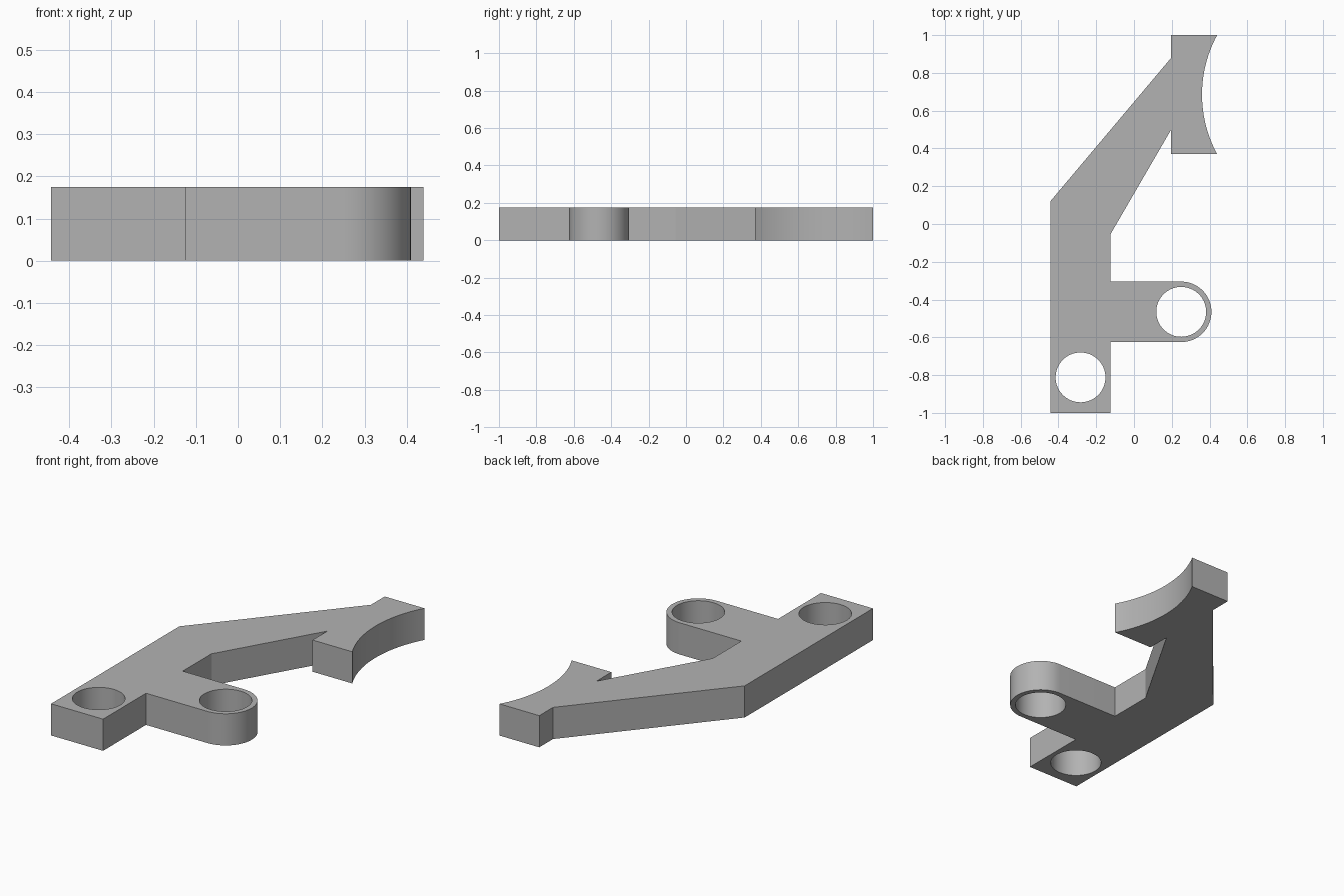
import bpy
import bmesh
from math import cos, sin, pi, radians

cube = bpy.data.objects.get("Cube")
if cube:
    bpy.data.objects.remove(cube, do_unlink=True)

THICK = 0.175
LUG = (0.25, -0.465)        # centre of the rounded side lug
FOOT_HOLE = (-0.283, -0.812)
HOLE_R = 0.132

grey = bpy.data.materials.new("plain grey")
grey.use_nodes = True
colour = (0.45, 0.45, 0.45, 1)
grey.diffuse_color = colour
grey.node_tree.nodes["Principled BSDF"].inputs["Base Color"].default_value = colour


def arc(centre, radius, start, end, steps):
    """Points along an arc, with angles in degrees."""
    angles = [radians(start + (end - start) * i / steps) for i in range(steps + 1)]
    return [(centre[0] + radius * cos(a), centre[1] + radius * sin(a)) for a in angles]


def prism(name, outline, bottom, top):
    """Extrude a flat counter-clockwise outline upwards."""
    bm = bmesh.new()
    face = bm.faces.new([bm.verts.new((x, y, bottom)) for x, y in outline])
    side = bmesh.ops.extrude_face_region(bm, geom=[face])
    moved = [v for v in side["geom"] if isinstance(v, bmesh.types.BMVert)]
    bmesh.ops.translate(bm, verts=moved, vec=(0, 0, top - bottom))
    bmesh.ops.recalc_face_normals(bm, faces=bm.faces)
    mesh = bpy.data.meshes.new(name)
    bm.to_mesh(mesh)
    bm.free()
    mesh.materials.append(grey)
    obj = bpy.data.objects.new(name, mesh)
    bpy.context.collection.objects.link(obj)
    return obj


# Bracket outline: foot, rounded lug, slanted arm, head with a hollow face
outline = [(-0.443, -1), (-0.125, -1), (-0.125, -0.625)]
outline += arc(LUG, 0.16, -90, 90, 32)
outline += [(-0.125, -0.305), (-0.125, -0.055), (0.197, 0.5), (0.197, 0.37)]
outline += arc((1.02, 0.685), 0.66, 208.5, 151.5, 24)
outline += [(0.197, 1), (0.197, 0.88), (-0.443, 0.12)]
bracket = prism("bracket", outline, 0, THICK)

# Round through holes in the foot and the lug
cutters = []
for name, centre in (("foot_hole_cutter", FOOT_HOLE), ("lug_hole_cutter", LUG)):
    cutter = prism(name, arc(centre, HOLE_R, 0, 360, 64)[:-1], -0.1, THICK + 0.1)
    cutter.hide_render = True
    cutters.append(cutter)
    cut = bracket.modifiers.new(name, "BOOLEAN")
    cut.operation = "DIFFERENCE"
    cut.solver = "EXACT"
    cut.object = cutter

bpy.ops.object.select_all(action="DESELECT")
bracket.select_set(True)
bpy.context.view_layer.objects.active = bracket
for modifier in list(bracket.modifiers):
    bpy.ops.object.modifier_apply(modifier=modifier.name)
for cutter in cutters:
    bpy.data.objects.remove(cutter, do_unlink=True)

# Smooth the curved walls and keep the rims sharp
bpy.ops.object.shade_smooth_by_angle(angle=radians(25))
